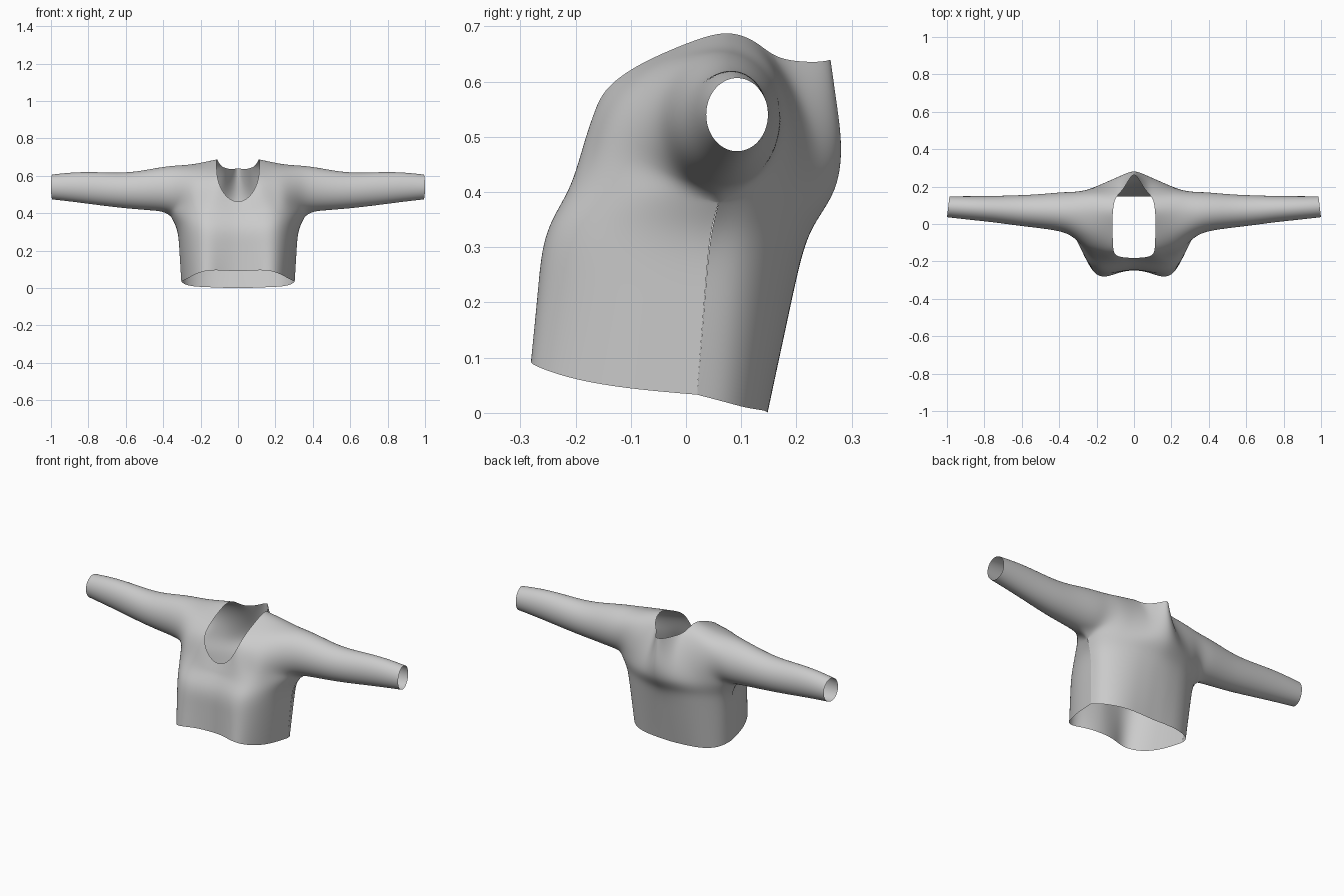
import bpy, bmesh, math
from mathutils import Vector as V

if "Cube" in bpy.data.objects:
    bpy.data.objects.remove(bpy.data.objects["Cube"])

def ring(xs, front_y, back_y, front_z, back_z):
    """Half a horizontal body section: front and back points, centre to side seam."""
    return ([V(p) for p in zip(xs, front_y, front_z)],
            [V(p) for p in zip(xs, back_y, back_z)])

def mix(a, b, t, tz):
    """Blend two sections, with a separate blend for the height."""
    out = []
    for p, q in zip(a, b):
        out.append([V((*u.lerp(w, t).xy, u.z + (w.z - u.z) * tz)) for u, w in zip(p, q)])
    return out

def sleeve_loop(x, y0, y1, z0, z1, slant=0.0):
    """Sleeve section of 13 points, from the bottom over the front and top."""
    cy, cz = (y0 + y1) / 2, (z0 + z1) / 2
    ry, rz = (y1 - y0) / 2 * 1.035, (z1 - z0) / 2 * 1.035
    pts = []
    for k in range(13):
        t = math.tau * k / 12
        pts.append(V((x + slant * math.sin(t), cy - ry * math.sin(t), cz - rz * math.cos(t))))
    pts[12] = pts[0].copy()
    return pts

bm = bmesh.new()

def skin(rows):
    """Join a grid of points with quads."""
    vs = [[bm.verts.new(p) for p in r] for r in rows]
    for a, b in zip(vs, vs[1:]):
        for i in range(len(a) - 1):
            bm.faces.new((a[i], a[i + 1], b[i + 1], b[i]))

# body sections: hem, waist and chest
hem = ring([0, .05, .10, .15, .205, .252, .287, .303],
           [-.247, -.252, -.266, -.285, -.276, -.205, -.10, .02],
           [.147, .148, .146, .143, .13, .105, .07, .02],
           [.09, .092, .095, .095, .085, .06, .043, .033],
           [-.002, .0, .002, .004, .006, .01, .02, .033])
waist = ring([0, .05, .105, .155, .21, .265, .305, .318],
             [-.245, -.25, -.259, -.265, -.25, -.185, -.075, .04],
             [.208, .207, .20, .19, .17, .138, .095, .04],
             [.29] * 8, [.28] * 8)
chest = ring([0, .055, .11, .165, .215, .27, .33, .37],
             [-.202, -.207, -.213, -.213, -.198, -.15, -.06, .065],
             [.278, .267, .248, .225, .20, .17, .125, .065],
             [.40] * 8, [.40] * 8)
body = [hem, mix(hem, waist, .33, .33), mix(hem, waist, .67, .67), waist,
        mix(waist, chest, .3, .5), chest]
for side in (0, 1):
    skin([r[side] for r in body])

# shoulder arcs, running from chest over the shoulder to the back
neck_edge = [V(p) for p in (
    (.165, -.205, .40), (.15, -.192, .46), (.125, -.178, .52), (.11, -.157, .58),
    (.113, -.10, .624), (.115, -.03, .657), (.115, .05, .688), (.11, .09, .688),
    (.105, .125, .674), (.088, .155, .648), (.10, .19, .59), (.125, .22, .50), (.165, .225, .40))]
shoulder = [V(p) for p in (
    (.26, -.15, .40), (.255, -.15, .46), (.25, -.138, .52), (.245, -.115, .57),
    (.24, -.075, .615), (.24, -.025, .645), (.24, .05, .663), (.24, .10, .66),
    (.24, .145, .64), (.24, .172, .60), (.24, .188, .54), (.245, .19, .47), (.26, .17, .40))]
armhole = sleeve_loop(.37, -.045, .172, .405, .653)
mid = lambda a, b, t=.5: [p.lerp(q, t) for p, q in zip(a, b)]
arcs = [neck_edge, mid(neck_edge, shoulder), shoulder, mid(shoulder, armhole, .56), armhole]
for j, arc in enumerate(arcs):
    arc[0], arc[12] = chest[0][j + 3].copy(), chest[1][j + 3].copy()
skin(arcs)

# front and back panels up to the neckline
front_neck = [V((0, -.182, .457)), V((.045, -.18, .472)), V((.085, -.174, .515))]
back_neck = [V((0, .27, .642)), V((.024, .245, .634)), V((.055, .187, .637))]
front_cols = [[chest[0][j].lerp(front_neck[j], k / 3) for k in range(4)] for j in range(3)]
back_cols = []
for j in range(3):
    col = [back_neck[j].lerp(chest[1][j], k / 3) for k in range(4)]
    for k in (1, 2):
        col[k].y += .014 * k / 2
    back_cols.append(col)
skin(front_cols + [arcs[0][:4]])
skin(back_cols + [arcs[0][9:]])

# sleeve, narrowing to the cuff
sleeve = [armhole,
          sleeve_loop(.45, -.03, .165, .413, .64),
          sleeve_loop(.53, -.02, .158, .419, .625),
          sleeve_loop(.63, -.008, .154, .428, .615),
          sleeve_loop(.76, .01, .15, .444, .621),
          sleeve_loop(.88, .022, .149, .46, .62),
          sleeve_loop(.993, .036, .149, .473, .607, .007)]
skin(sleeve)

bmesh.ops.remove_doubles(bm, verts=bm.verts, dist=.0005)
bmesh.ops.recalc_face_normals(bm, faces=bm.faces)
# open cloth: make sure the front faces outward
bm.faces.ensure_lookup_table()
if bm.faces[0].normal.y > 0:
    bmesh.ops.reverse_faces(bm, faces=bm.faces)

mesh = bpy.data.meshes.new("sweater")
bm.to_mesh(mesh)
bm.free()
sweater = bpy.data.objects.new("sweater", mesh)
bpy.context.collection.objects.link(sweater)
mesh.shade_smooth()

# other half and smooth cloth
m = sweater.modifiers.new("other_half", 'MIRROR')
m.use_clip = True
m.merge_threshold = .001
s = sweater.modifiers.new("smooth_cloth", 'SUBSURF')
s.levels = s.render_levels = 3
